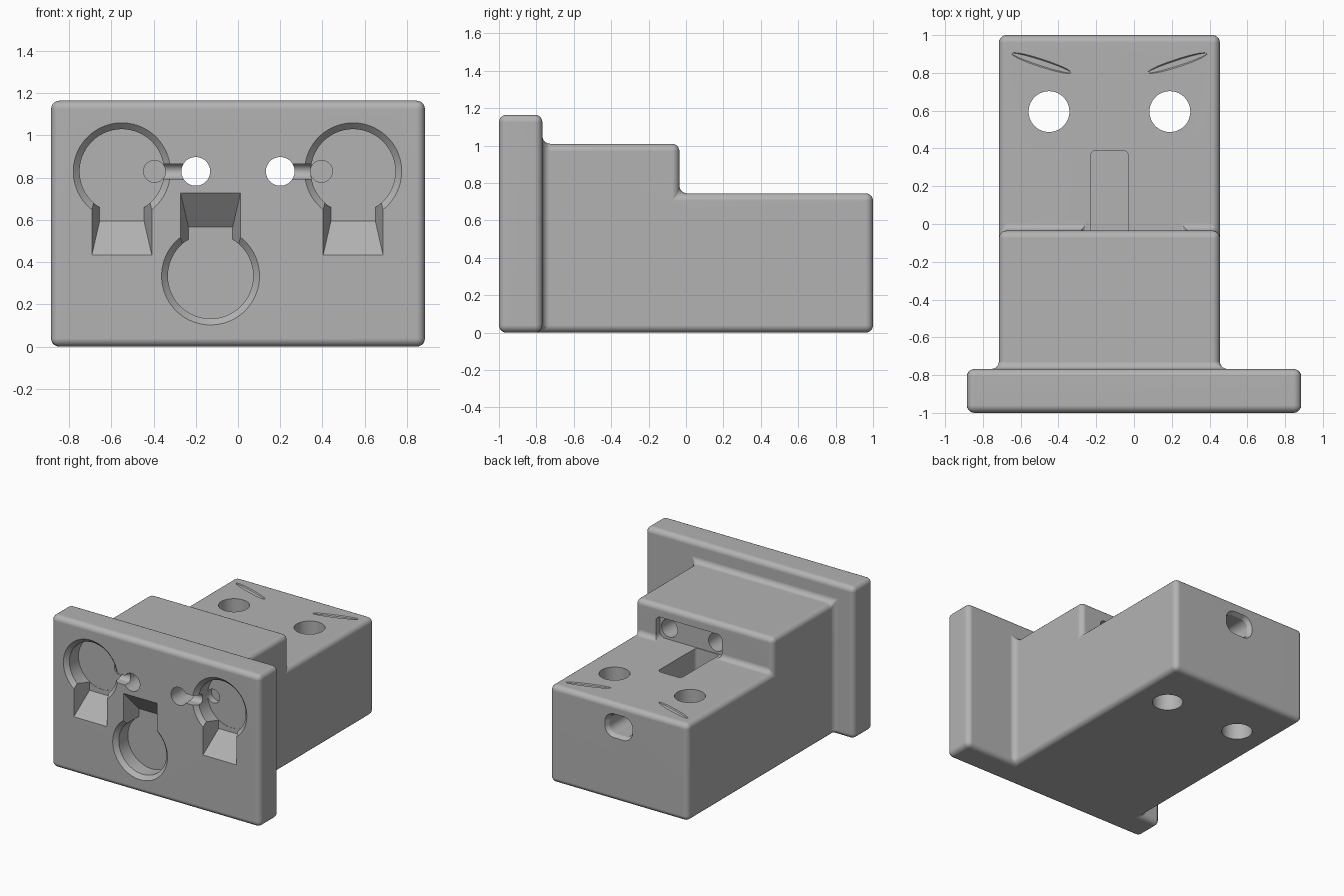
import bpy, bmesh, math
from mathutils import Vector

cube = bpy.data.objects.get("Cube")
if cube:
    bpy.data.objects.remove(cube, do_unlink=True)

grey = bpy.data.materials.new("plain grey")
grey.use_nodes = True
grey.diffuse_color = (0.45, 0.45, 0.45, 1)
grey.node_tree.nodes["Principled BSDF"].inputs["Base Color"].default_value = (0.45, 0.45, 0.45, 1)


def ring(axis, depth, a, b, r, ha=0, hb=0, n=40):
    """Rounded rectangle across an axis; a circle when ha and hb are zero."""
    pts = []
    for i in range(n):
        t = 2 * math.pi * (i + 0.5) / n
        c, s = math.cos(t), math.sin(t)
        u = a + r * c + math.copysign(ha, c)
        v = b + r * s + math.copysign(hb, s)
        pts.append({"x": (depth, u, v), "y": (u, depth, v), "z": (u, v, depth)}[axis])
    return pts


def hull(name, pts):
    """Convex solid around the points."""
    bm = bmesh.new()
    for p in pts:
        bm.verts.new(p)
    res = bmesh.ops.convex_hull(bm, input=bm.verts)
    loose = {g for g in res["geom_interior"] + res["geom_unused"] if isinstance(g, bmesh.types.BMVert)}
    bmesh.ops.delete(bm, geom=list(loose), context="VERTS")
    bmesh.ops.dissolve_limit(bm, angle_limit=0.002, verts=bm.verts, edges=bm.edges)
    bmesh.ops.recalc_face_normals(bm, faces=bm.faces)
    return to_object(name, bm)


def to_object(name, bm):
    mesh = bpy.data.meshes.new(name)
    bm.to_mesh(mesh)
    bm.free()
    mesh.materials.append(grey)
    obj = bpy.data.objects.new(name, mesh)
    bpy.context.scene.collection.objects.link(obj)
    return obj


def apply(obj, kind, **settings):
    mod = obj.modifiers.new(kind, kind)
    for key, value in settings.items():
        setattr(mod, key, value)
    bpy.context.view_layer.objects.active = obj
    bpy.ops.object.modifier_apply(modifier=mod.name)


def combine(obj, other, operation):
    apply(obj, "BOOLEAN", object=other, operation=operation, solver="EXACT")
    bpy.data.objects.remove(other, do_unlink=True)


def tube(axis, start, end, *shape, **kw):
    return hull("cutter", ring(axis, start, *shape, **kw) + ring(axis, end, *shape, **kw))


MID = -0.13  # centre line of the rear body

# Stepped rear body, extruded sideways from its side profile
bm = bmesh.new()
profile = [(-0.9, 0), (1, 0), (1, 0.745), (-0.035, 0.745), (-0.035, 1.01), (-0.9, 1.01)]
side = bm.faces.new([bm.verts.new((-0.715, y, z)) for y, z in profile])
new = bmesh.ops.extrude_face_region(bm, geom=[side])["geom"]
bmesh.ops.translate(bm, verts=[g for g in new if isinstance(g, bmesh.types.BMVert)], vec=(1.17, 0, 0))
bmesh.ops.recalc_face_normals(bm, faces=bm.faces)
block = to_object("socket_block", bm)

# Front plate
plate = hull("plate", [(x, y, z) for x in (-0.885, 0.885) for y in (-1, -0.768) for z in (0, 1.165)])
combine(block, plate, "UNION")
bm = bmesh.new()
bm.from_mesh(block.data)
bmesh.ops.remove_doubles(bm, verts=bm.verts, dist=0.0005)
bmesh.ops.dissolve_limit(bm, angle_limit=0.02, verts=bm.verts, edges=bm.edges)
bm.to_mesh(block.data)
bm.free()

# Rounded outer edges and inner fillets
apply(block, "BEVEL", width=0.04, segments=5, limit_method="ANGLE", angle_limit=math.radians(30))

# Round sockets with a chamfered rim and a ramped slot
for cx, cz, rim, end, way in ((-0.55, 0.83, 0.23, 0.435, 1),
                              (0.545, 0.83, 0.23, 0.435, 1),
                              (MID, 0.335, 0.232, 0.727, -1)):
    combine(block, hull("rim", ring("y", -1.02, cx, cz, rim + 0.02, n=64)
                        + ring("y", -0.97, cx, cz, rim - 0.03, n=64)), "DIFFERENCE")
    combine(block, tube("y", -1.01, -0.86, cx, cz, rim - 0.03, n=64), "DIFFERENCE")
    slot = []
    for y, half in ((-1.02, 0.147), (-0.97, 0.105), (-0.862, 0.105)):
        ramp = end + way * 1.16 * (y + 1)
        slot += [(cx + s * half, y, z) for s in (-1, 1) for z in (ramp, cz + way * 0.02)]
    combine(block, hull("slot", slot), "DIFFERENCE")

# Wire holes beside the sockets: through hole, blind hole and joining groove
for s in (-1, 1):
    combine(block, tube("y", -1.1, 0.03, s * 0.2, 0.83, 0.068), "DIFFERENCE")
    combine(block, tube("y", -0.95, -0.81, s * 0.395, 0.83, 0.052), "DIFFERENCE")
    combine(block, tube("x", s * 0.2, s * 0.395, -0.985, 0.83, 0.036, ha=0.03), "DIFFERENCE")

# Recess in the step wall
combine(block, tube("y", -0.085, 0.03, 0, 0.833, 0.04, ha=0.24, hb=0.05), "DIFFERENCE")

# Cable well in the top and cable tunnel out of the back
combine(block, tube("z", 0.5, 0.85, MID, 0.155, 0.03, ha=0.07, hb=0.205), "DIFFERENCE")
combine(block, tube("y", 0.3, 1.1, MID, 0.575, 0.06, ha=0.04, hb=0.013), "DIFFERENCE")
combine(block, hull("flare", ring("y", 0.97, MID, 0.575, 0.06, ha=0.04, hb=0.013)
                    + ring("y", 1.02, MID, 0.575, 0.09, ha=0.04, hb=0.013)), "DIFFERENCE")

# Vertical screw holes and the shallow lens-shaped marks behind them
for s in (-1, 1):
    combine(block, tube("z", -0.1, 0.9, MID + s * 0.32, 0.595, 0.108, n=64), "DIFFERENCE")
    lens = []
    for z, grow in ((0.738, 0.6), (0.752, 1.15)):
        for i in range(24):
            t = 2 * math.pi * i / 24
            u, v = 0.165 * math.cos(t), 0.024 * grow * math.sin(t)
            a = math.radians(18)
            lens.append((MID + s * (0.36 + u * math.cos(a) - v * math.sin(a)),
                         0.852 + u * math.sin(a) + v * math.cos(a), z))
    combine(block, hull("lens", lens), "DIFFERENCE")

# Smooth shading with crisp cut edges
bpy.ops.object.select_all(action="DESELECT")
block.select_set(True)
bpy.context.view_layer.objects.active = block
bpy.ops.object.shade_smooth_by_angle(angle=math.radians(30))
apply(block, "WEIGHTED_NORMAL", keep_sharp=True)
